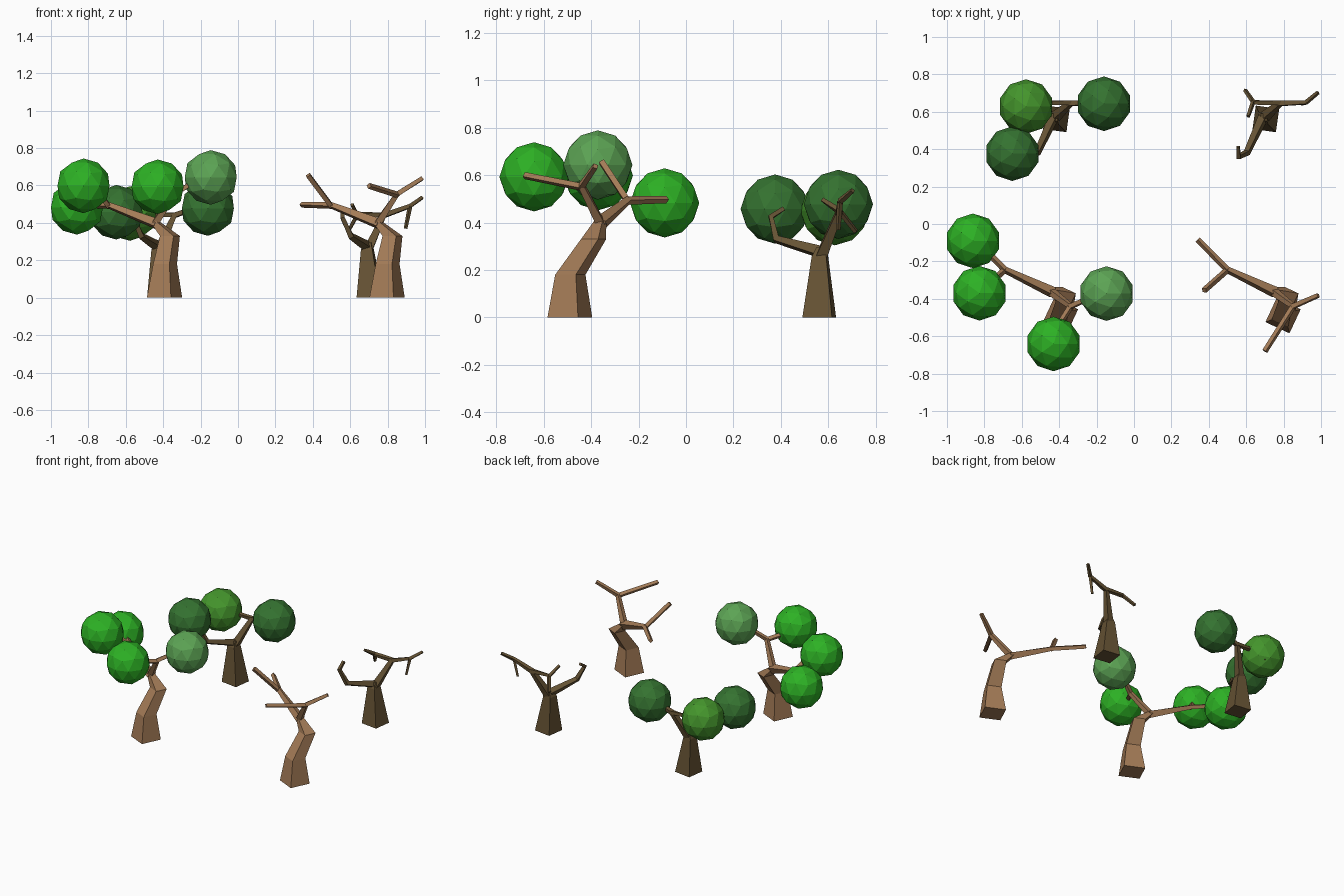
import bpy, bmesh, math
from mathutils import Vector, Matrix

cube = bpy.data.objects.get("Cube")
if cube:
    bpy.data.objects.remove(cube, do_unlink=True)


def material(name, rgb):
    m = bpy.data.materials.new(name)
    m.use_nodes = True
    m.diffuse_color = (*rgb, 1)
    m.node_tree.nodes["Principled BSDF"].inputs["Base Color"].default_value = (*rgb, 1)
    return m


light_bark = material("light bark", (0.37, 0.20, 0.095))
dark_bark = material("dark bark", (0.135, 0.088, 0.035))
bright_green = material("bright green", (0.026, 0.44, 0.018))
pale_green = material("pale green", (0.107, 0.37, 0.089))
grass_green = material("grass green", (0.058, 0.30, 0.025))
deep_green = material("deep green", (0.035, 0.17, 0.030))


def make_object(name, bm, mat, location=(0, 0, 0)):
    bmesh.ops.recalc_face_normals(bm, faces=bm.faces)
    mesh = bpy.data.meshes.new(name)
    bm.to_mesh(mesh)
    bm.free()
    mesh.materials.append(mat)
    obj = bpy.data.objects.new(name, mesh)
    obj.location = location
    bpy.context.collection.objects.link(obj)
    return obj


def limb(name, path, mat, shift, level_turn=None):
    """Square, tapering limb through (x, y, z, half width) points.
    level_turn keeps the rings level and turned by that many degrees."""
    bm = bmesh.new()
    pts = [Vector(p[:3]) + Vector((shift, 0, 0)) for p in path]
    rings = []
    for i, p in enumerate(pts):
        if level_turn is None:
            before = (p - pts[i - 1]).normalized() if i else Vector()
            after = (pts[i + 1] - p).normalized() if i + 1 < len(pts) else Vector()
            rot = Vector((0, 0, 1)).rotation_difference(before + after).to_matrix()
        else:
            rot = Matrix.Rotation(math.radians(level_turn), 3, 'Z')
        h = path[i][3]
        rings.append([bm.verts.new(p + rot @ Vector((sx * h, sy * h, 0)))
                      for sx, sy in ((-1, -1), (1, -1), (1, 1), (-1, 1))])
    for a, b in zip(rings, rings[1:]):
        for k in range(4):
            n = (k + 1) % 4
            bm.faces.new((a[k], a[n], b[n], b[k]))
    bm.faces.new(rings[0][::-1])
    bm.faces.new(rings[-1])
    return make_object(name, bm, mat, (0, 0, 0))


def leaf_ball(name, center, mat):
    bm = bmesh.new()
    bmesh.ops.create_icosphere(bm, subdivisions=2, radius=0.146)
    return make_object(name, bm, mat, center)


# Bent tree limbs
bent_trunk = [(.797, -.49, 0, .071), (.80, -.488, .18, .048),
              (.826, -.39, .33, .04), (.74, -.36, .412, .018)]
bent_branches = {
    "long_branch": [(.755, -.365, .395, .023), (.50, -.245, .493, .013), (.34, -.083, .497, .011)],
    "long_branch_twig": [(.50, -.245, .488, .012), (.375, -.355, .655, .012)],
    "short_branch": [(.745, -.36, .395, .018), (.852, -.44, .555, .013), (.985, -.382, .638, .010)],
    "short_branch_twig": [(.852, -.44, .55, .012), (.70, -.68, .598, .011)],
}

# Straight tree limbs
straight_trunk = [(.705, .562, 0, .063), (.692, .565, .255, .031), (.695, .57, .295, .018)]
straight_branches = {
    "front_branch": [(.69, .57, .275, .021), (.604, .382, .329, .014),
                     (.56, .358, .424, .011), (.556, .413, .46, .009)],
    "back_branch": [(.695, .57, .255, .023), (.78, .645, .44, .014),
                    (.92, .65, .49, .010), (.984, .703, .535, .008)],
    "cross_branch": [(.785, .648, .442, .012), (.636, .65, .446, .011), (.61, .575, .497, .008)],
    "cross_branch_twig": [(.64, .65, .446, .009), (.594, .716, .363, .008)],
    "hanging_twig": [(.92, .65, .49, .009), (.896, .642, .37, .007)],
}

# Each kind of tree stands once bare and once in leaf
kinds = (("bent", bent_trunk, bent_branches, light_bark, -25, -1.19),
         ("straight", straight_trunk, straight_branches, dark_bark, -8, -1.12))
for kind, trunk, branches, bark, turn, offset in kinds:
    for state, shift in (("bare", 0), ("leafy", offset)):
        tree = f"{state}_{kind}_tree"
        limb(f"{tree}_trunk", trunk, bark, shift, turn)
        for part, path in branches.items():
            limb(f"{tree}_{part}", path, bark, shift)

# Foliage
for name, center, mat in (
        ("bent_tree_leaves_back", (-.861, -.09, .483), bright_green),
        ("bent_tree_leaves_side", (-.826, -.37, .598), bright_green),
        ("bent_tree_leaves_front", (-.43, -.641, .593), bright_green),
        ("bent_tree_leaves_top", (-.146, -.372, .643), pale_green),
        ("straight_tree_leaves_side", (-.577, .628, .45), grass_green),
        ("straight_tree_leaves_front", (-.65, .376, .457), deep_green),
        ("straight_tree_leaves_back", (-.161, .643, .477), deep_green)):
    leaf_ball(name, center, mat)
